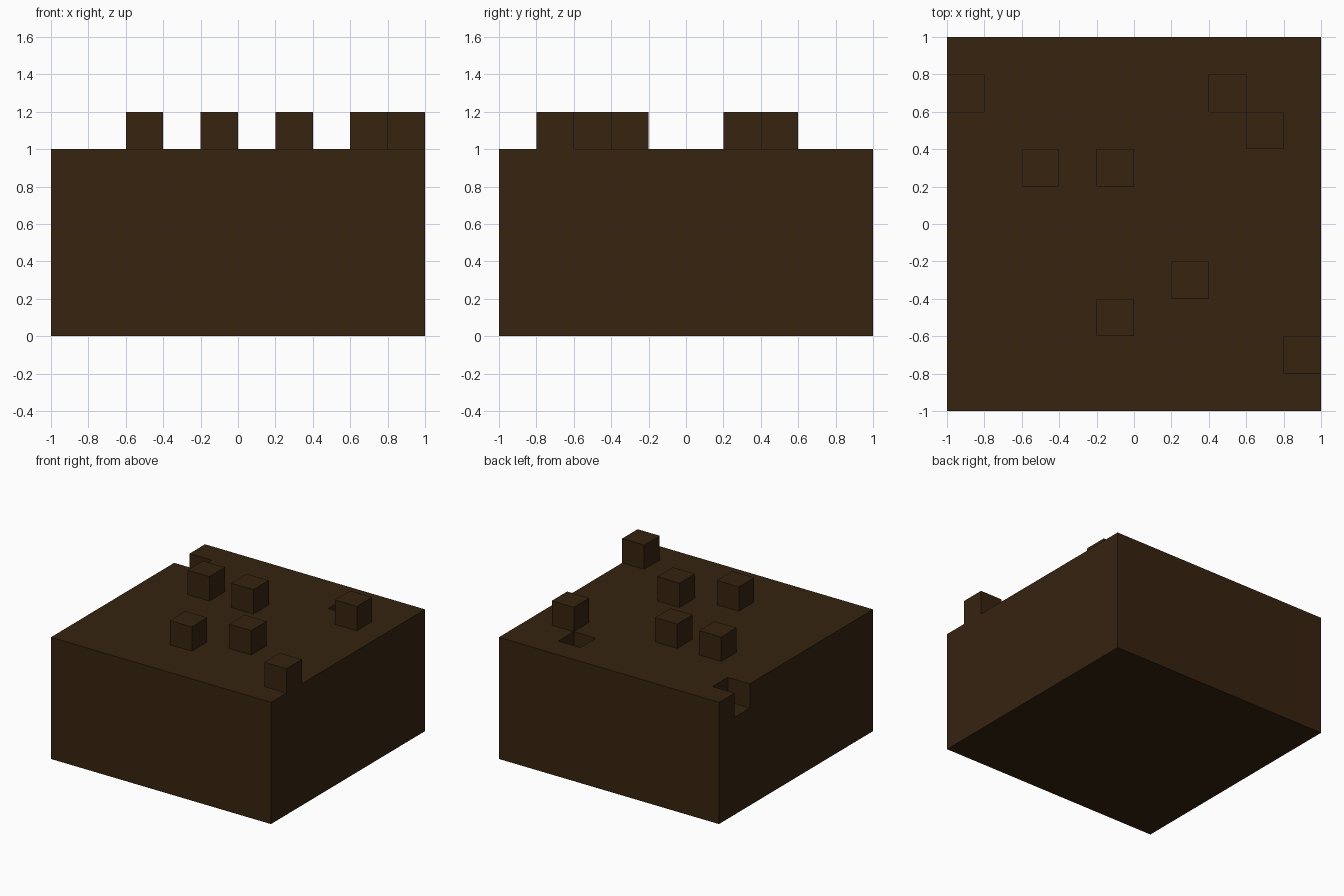
import bpy
import bmesh
from mathutils import Matrix, Vector

if "Cube" in bpy.data.objects:
    bpy.data.objects.remove(bpy.data.objects["Cube"], do_unlink=True)

CELL = 0.2   # edge of one small cube
TOP = 1.0    # height of the main block

soil = bpy.data.materials.new("dark_brown_soil")
soil.use_nodes = True
soil.diffuse_color = (0.037, 0.017, 0.005, 1)
soil.node_tree.nodes["Principled BSDF"].inputs["Base Color"].default_value = soil.diffuse_color


def box(name, low, high, open_bottom=False):
    """Axis-aligned box between two corners."""
    low, high = Vector(low), Vector(high)
    bm = bmesh.new()
    place = Matrix.Translation((low + high) / 2) @ Matrix.Diagonal((*(high - low), 1))
    bmesh.ops.create_cube(bm, size=1, matrix=place)
    if open_bottom:
        bm.normal_update()
        under = [f for f in bm.faces if f.normal.z < -0.5]
        bmesh.ops.delete(bm, geom=under, context='FACES')
    mesh = bpy.data.meshes.new(name)
    bm.to_mesh(mesh)
    bm.free()
    mesh.materials.append(soil)
    obj = bpy.data.objects.new(name, mesh)
    bpy.context.collection.objects.link(obj)
    return obj


# Main block
block = box("ground_block", (-1, -1, 0), (1, 1, TOP))

# Square pits: one open to the right side wall, one inside the top
pits = [((-1.1, 0.6), (-0.8, 0.8)), ((0.4, 0.6), (0.6, 0.8))]
cutters = []
for i, (a, b) in enumerate(pits):
    cutter = box(f"pit_cutter_{i + 1}", (*a, TOP - CELL), (*b, TOP + 0.1))
    cutter.hide_render = True
    cut = block.modifiers.new(f"pit_{i + 1}", 'BOOLEAN')
    cut.operation = 'DIFFERENCE'
    cut.solver = 'EXACT'
    cut.object = cutter
    cutters.append(cutter)

bpy.context.view_layer.objects.active = block
for mod in list(block.modifiers):
    bpy.ops.object.modifier_apply(modifier=mod.name)
for cutter in cutters:
    bpy.data.objects.remove(cutter, do_unlink=True)

# Small raised cubes, by centre
clods = [(-0.5, 0.3), (-0.1, 0.3), (0.7, 0.5), (0.3, -0.3), (-0.1, -0.5), (0.9, -0.7)]
h = CELL / 2
for i, (x, y) in enumerate(clods):
    box(f"raised_cube_{i + 1}", (x - h, y - h, TOP), (x + h, y + h, TOP + CELL), open_bottom=True)
